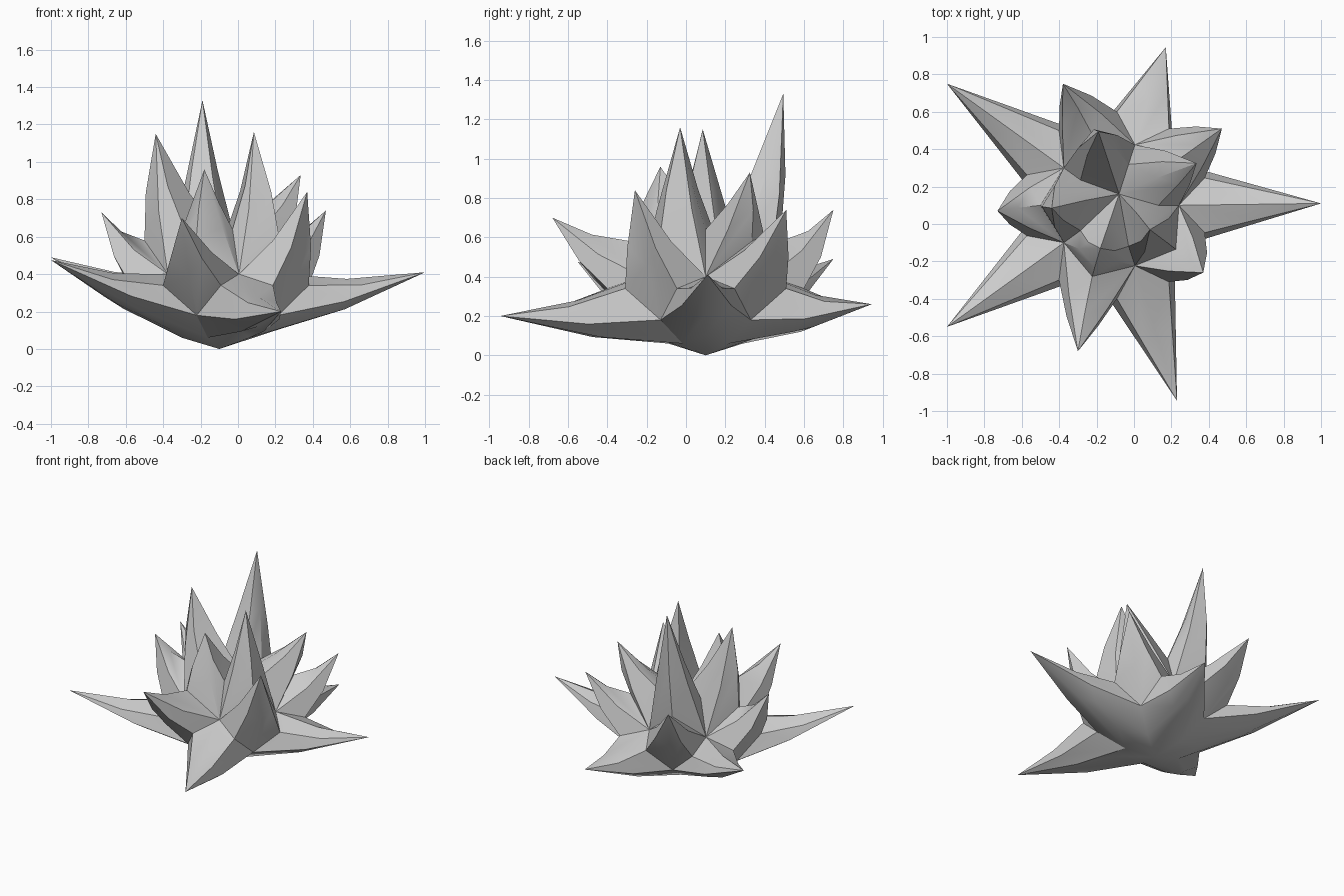
import bpy, bmesh
from math import cos, sin, radians
from mathutils import Vector

if "Cube" in bpy.data.objects:
    bpy.data.objects.remove(bpy.data.objects["Cube"])

CX, CY = -0.1, 0.1          # axis of the plant


def P(angle, r, z):
    a = radians(angle)
    return Vector((CX + r * cos(a), CY + r * sin(a), z))


# Shared points of the body: deep corners and the raised points between them
bottom = Vector((CX, CY, 0.0))
top = Vector((-0.08, 0.16, 0.58))
low = lambda a: P(a, 0.39, 0.18)         # lower ring corner
up = lambda a: P(a, 0.34, 0.40)          # upper ring corner
side = lambda a: P(a, 0.50, 0.34)        # between lower and upper ring
rim = lambda a: P(a, 0.40, 0.58)         # between two upper corners
crown = lambda a: P(a, 0.23, 0.64)       # between upper ring and top
under = lambda a: P(a, 0.20, 0.06)       # between bottom and lower ring
keel = lambda a: P(a, 0.32, 0.105)       # underside ridge of outer leaf


def leaf(bm, loop, tip, bend):
    """Spike from a base loop through a bent middle ring to the tip."""
    tip = Vector(tip)
    base = [bm.verts.new(p) for p in loop]
    mid = [bm.verts.new(p.lerp(tip, 0.45) + bend) for p in loop]
    end = bm.verts.new(tip)
    n = len(loop)
    for i in range(n):
        j = (i + 1) % n
        bm.faces.new((base[i], base[j], mid[j]))
        bm.faces.new((base[i], mid[j], mid[i]))
        bm.faces.new((mid[i], mid[j], end))


def finish(bm, name):
    bmesh.ops.remove_doubles(bm, verts=bm.verts, dist=0.0005)
    me = bpy.data.meshes.new(name)
    bm.to_mesh(me)
    bm.free()
    ob = bpy.data.objects.new(name, me)
    bpy.context.collection.objects.link(ob)
    bpy.ops.object.select_all(action='DESELECT')
    ob.select_set(True)
    bpy.context.view_layer.objects.active = ob
    bpy.ops.object.shade_smooth_by_angle(angle=radians(32))


# Outer leaves with the rounded underside
bm = bmesh.new()
tips = [(1.0, 0.11, 0.41), (0.17, 0.945, 0.26), (-1.0, 0.75, 0.49),
        (-1.0, -0.55, 0.475), (0.23, -0.945, 0.20)]
for k, tip in enumerate(tips):
    a = 72 * k
    loop = [keel(a), under(a + 36), low(a + 36), side(a + 17), up(a),
            side(a - 17), low(a - 36), under(a - 36)]
    leaf(bm, loop, tip, Vector((0, 0, -0.03)))
    v = [bm.verts.new(p) for p in (bottom, under(a + 36), keel(a), under(a - 36))]
    bm.faces.new((v[0], v[2], v[1]))
    bm.faces.new((v[0], v[3], v[2]))
bmesh.ops.remove_doubles(bm, verts=bm.verts, dist=0.0005)
bmesh.ops.recalc_face_normals(bm, faces=bm.faces)
# keep the underside facing down
if min(bm.faces, key=lambda f: f.calc_center_median().z).normal.z > 0:
    bmesh.ops.reverse_faces(bm, faces=bm.faces)
finish(bm, "outer_leaves")

# Middle leaves
bm = bmesh.new()
tips = [(0.47, 0.51, 0.74), (-0.38, 0.75, 0.74), (-0.73, 0.07, 0.73),
        (-0.30, -0.68, 0.70), (0.37, -0.26, 0.84)]
for k, tip in enumerate(tips):
    a = 36 + 72 * k
    loop = [low(a), side(a + 19), up(a + 36), rim(a), up(a - 36), side(a - 19)]
    leaf(bm, loop, tip, (P(a, 0.02, -0.02) - P(a, 0, 0)))
finish(bm, "middle_leaves")

# Inner leaves
bm = bmesh.new()
tips = [(0.335, 0.325, 0.93), (-0.19, 0.495, 1.33), (-0.44, 0.085, 1.15),
        (-0.18, -0.13, 0.96), (0.085, -0.03, 1.16)]
for k, tip in enumerate(tips):
    a = 36 + 72 * k
    loop = [rim(a), up(a + 36), crown(a + 36), top, crown(a - 36), up(a - 36)]
    leaf(bm, loop, tip, (P(a, 0.02, 0) - P(a, 0, 0)))
finish(bm, "inner_leaves")
